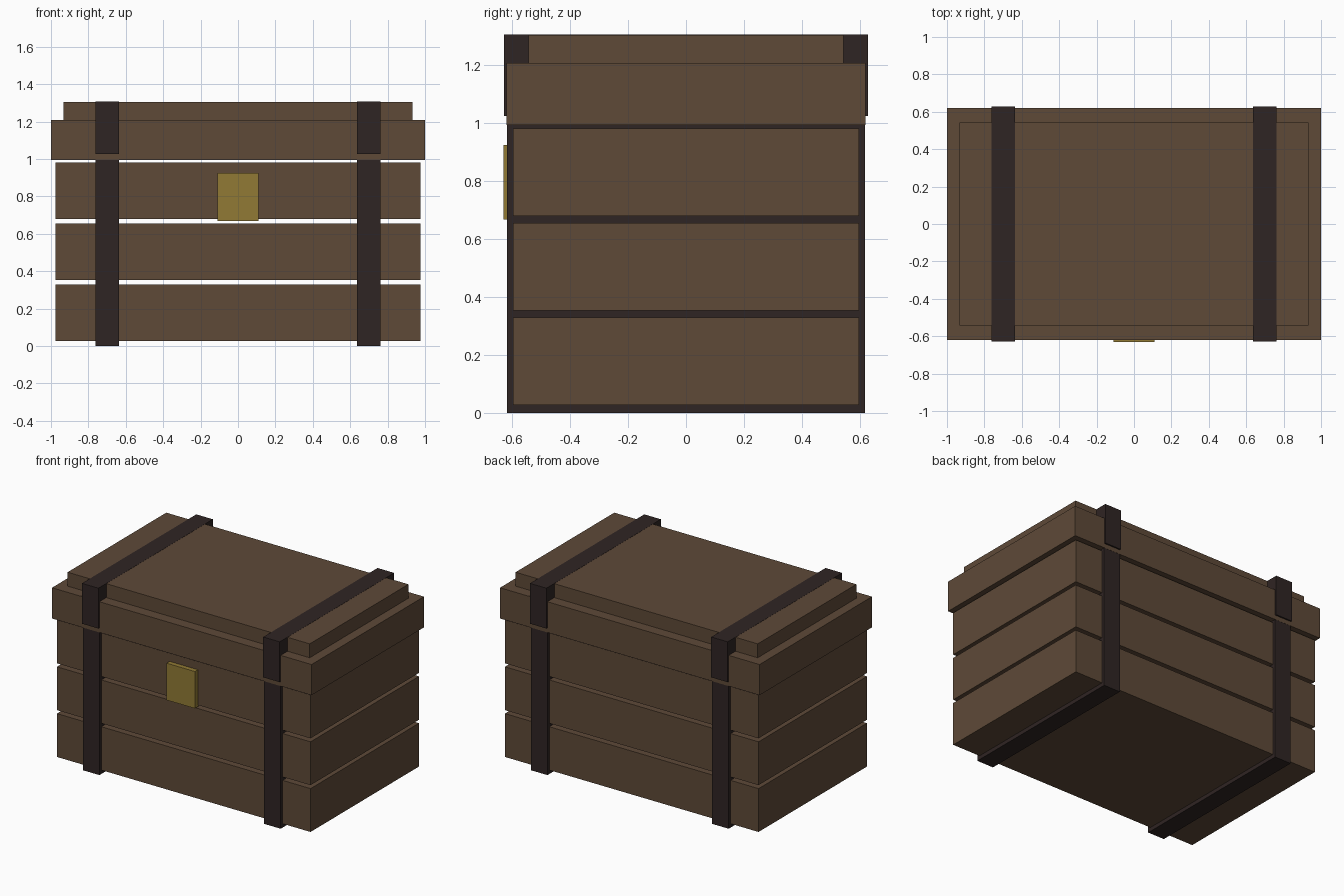
import bpy
import bmesh
from mathutils import Matrix

cube = bpy.data.objects.get("Cube")
if cube:
    bpy.data.objects.remove(cube, do_unlink=True)


def make_material(name, rgb):
    mat = bpy.data.materials.new(name)
    mat.use_nodes = True
    color = (*rgb, 1)
    mat.diffuse_color = color
    bsdf = mat.node_tree.nodes["Principled BSDF"]
    bsdf.inputs["Base Color"].default_value = color
    bsdf.inputs["Roughness"].default_value = 0.8
    return mat


wood = make_material("brown wood", (0.112, 0.067, 0.039))
iron = make_material("dark iron", (0.028, 0.018, 0.017))
brass = make_material("brass", (0.285, 0.195, 0.035))


def box(name, mat, x, y, z):
    """Box spanning the given (min, max) ranges."""
    spans = (x, y, z)
    size = [hi - lo for lo, hi in spans]
    centre = [(lo + hi) / 2 for lo, hi in spans]
    bm = bmesh.new()
    bmesh.ops.create_cube(bm, size=1, matrix=Matrix.Diagonal((*size, 1)))
    mesh = bpy.data.meshes.new(name)
    bm.to_mesh(mesh)
    bm.free()
    mesh.materials.append(mat)
    obj = bpy.data.objects.new(name, mesh)
    obj.location = centre
    bpy.context.collection.objects.link(obj)
    return obj


def sym(half):
    return (-half, half)


# Body: three stacked plank layers with open gaps between them
for i, level in enumerate(("lower", "middle", "upper")):
    bottom = 0.027 + i * 0.326
    box(level + "_planks", wood, sym(0.977), sym(0.597), (bottom, bottom + 0.302))

# Lid: wide rim and a smaller raised panel
box("lid_rim", wood, sym(1.0), sym(0.619), (0.994, 1.208))
box("lid_panel", wood, sym(0.933), sym(0.543), (1.208, 1.305))

# Iron straps around the body and over the lid
for side, x in (("right", (-0.762, -0.635)), ("left", (0.635, 0.762))):
    box(side + "_body_strap", iron, x, sym(0.618), (0, 1.002))
    box(side + "_lid_strap", iron, x, sym(0.629), (1.025, 1.306))

# Latch plate on the front
box("latch_plate", brass, sym(0.109), (-0.63, -0.59), (0.668, 0.925))
